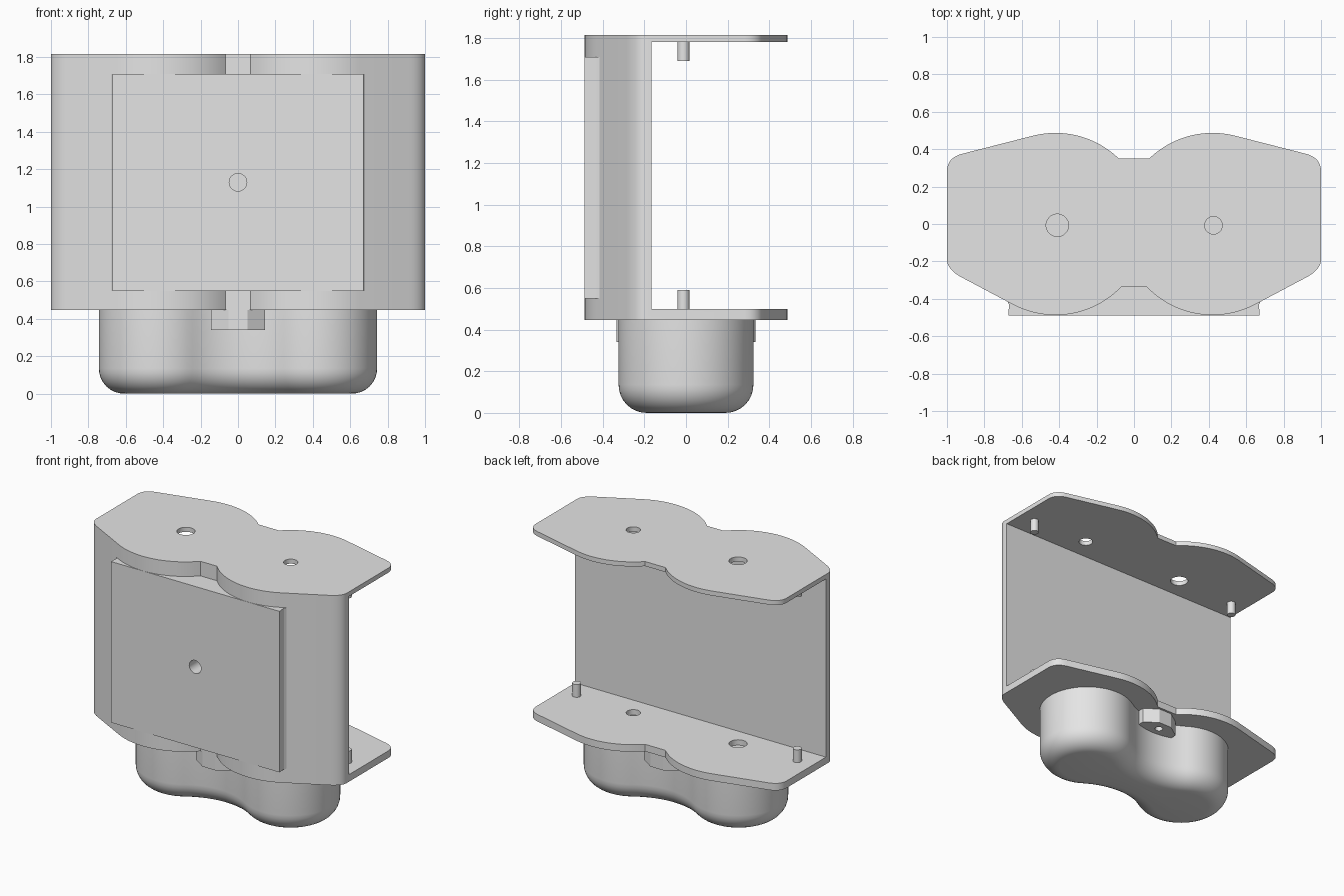
import bpy
import bmesh
from math import sin, cos, pi, radians, atan2, degrees, sqrt

cube = bpy.data.objects.get("Cube")
if cube:
    bpy.data.objects.remove(cube, do_unlink=True)

GREY = (0.78, 0.78, 0.78, 1)
grey = bpy.data.materials.new("light_grey")
grey.use_nodes = True
grey.diffuse_color = GREY
grey.node_tree.nodes["Principled BSDF"].inputs["Base Color"].default_value = GREY


def arc(cx, cy, r, a, b, n):
    steps = [radians(a + (b - a) * i / n) for i in range(n + 1)]
    return [(cx + r * cos(t), cy + r * sin(t)) for t in steps]


def corner(p, q, s, n=8):
    """Rounded corner from p to s, pulled towards q."""
    ts = [i / n for i in range(n + 1)]
    return [tuple((1 - t) ** 2 * p[k] + 2 * t * (1 - t) * q[k] + t * t * s[k]
                  for k in (0, 1)) for t in ts]


def mirrored(half):
    """Close a right-hand outline with its reflection in x."""
    return half + [(-x, y) for x, y in reversed(half) if abs(x) > 1e-5]


def loft(name, rings):
    """Solid through rings of (outline, z), listed from the bottom up."""
    bm = bmesh.new()
    loops = [[bm.verts.new((x, y, z)) for x, y in pts] for pts, z in rings]
    bm.faces.new(list(reversed(loops[0])))
    bm.faces.new(loops[-1])
    for lo, hi in zip(loops, loops[1:]):
        n = len(lo)
        for i in range(n):
            j = (i + 1) % n
            bm.faces.new((lo[i], lo[j], hi[j], hi[i]))
    bmesh.ops.recalc_face_normals(bm, faces=bm.faces)
    mesh = bpy.data.meshes.new(name)
    bm.to_mesh(mesh)
    bm.free()
    mesh.materials.append(grey)
    ob = bpy.data.objects.new(name, mesh)
    bpy.context.collection.objects.link(ob)
    return ob


def prism(name, pts, z0, z1):
    return loft(name, [(pts, z0), (pts, z1)])


def box(name, x0, x1, y0, y1, z0, z1):
    return prism(name, [(x0, y0), (x1, y0), (x1, y1), (x0, y1)], z0, z1)


def cylinder(name, x, y, r, z0, z1):
    return prism(name, arc(x, y, r, 0, 360, 32)[:-1], z0, z1)


def activate(ob):
    bpy.ops.object.select_all(action='DESELECT')
    ob.select_set(True)
    bpy.context.view_layer.objects.active = ob


def cut(ob, cutter):
    mod = ob.modifiers.new("cut", 'BOOLEAN')
    mod.operation = 'DIFFERENCE'
    mod.solver = 'EXACT'
    mod.object = cutter
    activate(ob)
    bpy.ops.object.modifier_apply(modifier=mod.name)
    bpy.data.objects.remove(cutter, do_unlink=True)


LOBE = 0.42                       # lobe centres, left and right
BOTTOM, FLOOR, CEILING, TOP = 0.447, 0.498, 1.782, 1.815

# C-shaped frame: two end plates joined by a solid front wall
R = 0.487
half = arc(LOBE, 0, R, degrees(atan2(-0.335, -0.355)), -62.5, 20)
half += corner((0.92, -0.286), (1, -0.244), (1, -0.19))
half += corner((1, 0.28), (1, 0.354), (0.92, 0.375))
half += arc(LOBE, 0, R, 75, degrees(atan2(0.353, -0.342)), 20)
frame = prism("frame", mirrored(half), BOTTOM, TOP)
cut(frame, box("opening", -2, 2, -0.165, 1, FLOOR, CEILING))

# Holes through both end plates
for x, r in ((-0.41, 0.06), (0.425, 0.047)):
    for z in (BOTTOM, TOP):
        cut(frame, cylinder("plate_hole", x, -0.007, r, z - 0.1, z + 0.1))

# Front panel with a round hole
panel = prism("front_panel", [(-0.672, -0.488), (0.672, -0.488), (0.668, -0.43), (0.682, -0.405),
                              (0.6, -0.33), (-0.6, -0.33), (-0.682, -0.405), (-0.668, -0.43)],
              0.55, 1.71)
drill = cylinder("panel_drill", 0, 0, 0.047, -0.3, 0.3)
drill.rotation_euler.x = pi / 2
drill.location = (0, -0.4, 1.13)
bpy.context.view_layer.update()
cut(panel, drill)

# Locating pins on the inner faces of the plates
pins = []
for side, x in (("left", 0.88), ("right", -0.88)):
    pins.append(cylinder(f"lower_pin_{side}", x, -0.012, 0.029, FLOOR - 0.02, 0.59))
    pins.append(cylinder(f"upper_pin_{side}", x, -0.012, 0.029, 1.69, CEILING + 0.02))

# Two-lobed base with a concave waist and a rounded bottom edge
LOBE_R, WAIST = 0.324, 0.2
WAIST_R = (LOBE ** 2 + WAIST ** 2 - LOBE_R ** 2) / (2 * (LOBE_R - WAIST))
CENTRE = WAIST + WAIST_R
MEET = degrees(atan2(CENTRE, LOBE))


def base_outline(inset):
    pts = arc(0, -CENTRE, WAIST_R + inset, 90, MEET, 8)
    pts += arc(LOBE, 0, LOBE_R - inset, MEET - 180, 180 - MEET, 40)[1:]
    pts += arc(0, CENTRE, WAIST_R + inset, -MEET, -90, 8)[1:]
    return mirrored(pts)


FILLET = 0.135
rings = []
for i in range(9):
    t = pi / 2 * i / 8
    rings.append((base_outline(FILLET * (1 - sin(t))), FILLET * (1 - cos(t))))
rings.append((base_outline(0), BOTTOM + 0.012))
base = loft("base", rings)

# Screw tabs at the waist, front and back
tabs = []
for name, s in (("front_tab", -1), ("back_tab", 1)):
    outline = mirrored([(0.145, 0.15 * s), (0.145, 0.27 * s), (0.05, 0.334 * s)])
    tab = prism(name, outline, 0.34, BOTTOM + 0.01)
    cut(tab, cylinder("tab_hole", 0, 0.265 * s, 0.027, 0.3, 0.43))
    tabs.append(tab)

for ob in [frame, panel, base] + pins + tabs:
    activate(ob)
    bpy.ops.object.shade_smooth_by_angle(angle=radians(25))
